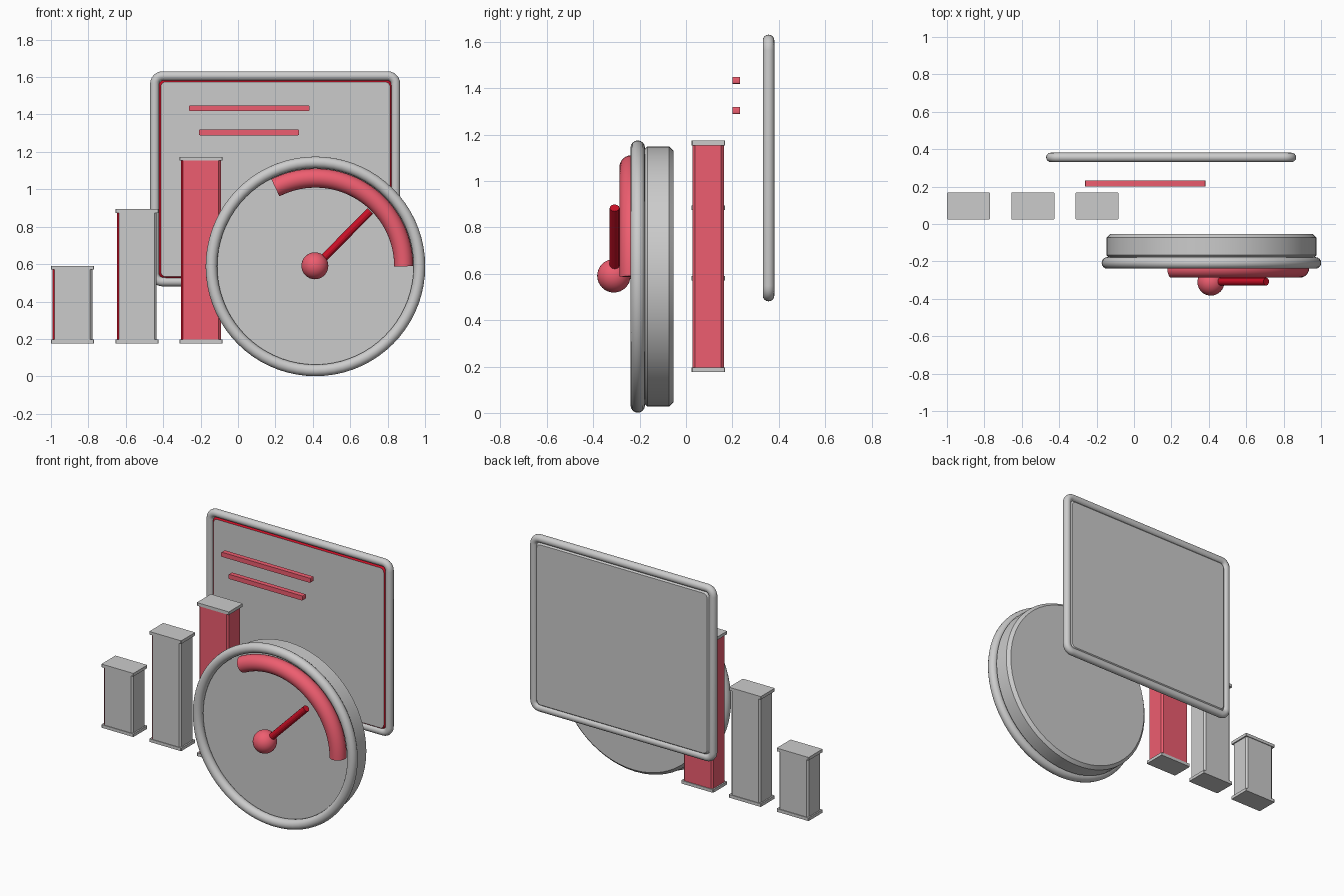
import bpy, bmesh
from math import sin, cos, pi, radians
from mathutils import Vector

if "Cube" in bpy.data.objects:
    bpy.data.objects.remove(bpy.data.objects["Cube"])


def material(name, rgb):
    m = bpy.data.materials.new(name)
    m.diffuse_color = (*rgb, 1)
    m.use_nodes = True
    m.node_tree.nodes["Principled BSDF"].inputs["Base Color"].default_value = m.diffuse_color
    return m


GREY = material("grey", (0.8, 0.8, 0.8))
RED = material("red", (0.85, 0.11, 0.16))
DARK = material("dark_red", (0.6, 0.005, 0.02))


def loft(name, rings, mats=(), closed=False, smooth=True, trim=None):
    """Skin a list of equal rings; trim(face) marks faces for the second material."""
    bm = bmesh.new()
    vs = [[bm.verts.new(p) for p in r] for r in rings]
    n = len(vs[0])
    for i in range(len(vs) if closed else len(vs) - 1):
        a, b = vs[i], vs[(i + 1) % len(vs)]
        for j in range(n):
            k = (j + 1) % n
            bm.faces.new((a[j], a[k], b[k], b[j]))
    if not closed:
        bm.faces.new(vs[0])
        bm.faces.new(vs[-1])
    bmesh.ops.recalc_face_normals(bm, faces=bm.faces)
    bm.normal_update()
    if trim:
        for f in bm.faces:
            if trim(f):
                f.material_index = 1
    me = bpy.data.meshes.new(name)
    bm.to_mesh(me)
    bm.free()
    for m in mats:
        me.materials.append(m)
    ob = bpy.data.objects.new(name, me)
    bpy.context.collection.objects.link(ob)
    if smooth:
        bpy.ops.object.select_all(action='DESELECT')
        ob.select_set(True)
        bpy.context.view_layer.objects.active = ob
        bpy.ops.object.shade_smooth_by_angle(angle=radians(30))
    return ob


def rounded_rect(x0, x1, z0, z1, r, y, steps=6):
    pts = []
    corners = ((x1 - r, z1 - r), (x0 + r, z1 - r), (x0 + r, z0 + r), (x1 - r, z0 + r))
    for q, (cx, cz) in enumerate(corners):
        for s in range(steps + 1):
            a = (q + s / steps) * pi / 2
            pts.append(Vector((cx + r * cos(a), y, cz + r * sin(a))))
    return pts


def arc(cx, cz, r, y, start, end, count):
    return [Vector((cx + r * cos(radians(start + (end - start) * i / count)), y,
                    cz + r * sin(radians(start + (end - start) * i / count))))
            for i in range(count + 1)]


def tube(name, path, radius, sides=16, closed=False, **kw):
    """Sweep a circle along a path lying in an XZ plane."""
    rings, n = [], len(path)
    for i, p in enumerate(path):
        a = path[i - 1] if closed or i else p
        b = path[(i + 1) % n] if closed or i < n - 1 else p
        t = (b - a).normalized()
        side = Vector((t.z, 0, -t.x))
        rings.append([p + radius * (side * cos(2 * pi * k / sides) + Vector((0, sin(2 * pi * k / sides), 0)))
                      for k in range(sides)])
    return loft(name, rings, closed=closed, **kw)


def upright(name, x0, x1, y0, y1, z0, z1, c, **kw):
    """Box with chamfered vertical edges."""
    plan = ((x0 + c, y0), (x1 - c, y0), (x1, y0 + c), (x1, y1 - c),
            (x1 - c, y1), (x0 + c, y1), (x0, y1 - c), (x0, y0 + c))
    return loft(name, [[Vector((x, y, z)) for x, y in plan] for z in (z0, z1)], smooth=False, **kw)


# Back panel with red front chamfer, and its round frame
PX0, PX1, PZ0, PZ1 = -0.426, 0.826, 0.52, 1.587
loft("panel", [rounded_rect(PX0 + i, PX1 - i, PZ0 + i, PZ1 - i, 0.04 - i, y)
               for i, y in ((0.013, 0.338), (0, 0.35), (0, 0.362), (0.013, 0.374))],
     mats=(GREY, DARK), smooth=False,
     trim=lambda f: -0.9 < f.normal.y < -0.3)
tube("panel_frame", rounded_rect(-0.445, 0.842, 0.506, 1.606, 0.042, 0.356), 0.025,
     closed=True, mats=(GREY,))

# Floating red lines in front of the panel
for i, (x0, x1, z) in enumerate(((-0.262, 0.382, 1.434), (-0.209, 0.326, 1.304))):
    loft(f"panel_line_{i + 1}", [rounded_rect(x0, x1, z - 0.015, z + 0.015, 0.006, y, 3)
                                 for y in (0.2, 0.232)], mats=(RED,))

# Bar chart columns: body with a dark red corner strip, cap plates top and bottom
for i, (x, top) in enumerate(((-1.0, 0.59), (-0.656, 0.894), (-0.313, 1.174))):
    upright(f"column_{i + 1}", x + 0.009, x + 0.221, 0.028, 0.163, 0.18, top - 0.005, 0.011,
            mats=(RED if i == 2 else GREY, DARK),
            trim=lambda f: f.normal.x < -0.5 and f.normal.y < -0.5)
    for part, z in (("base", 0.176), ("cap", top - 0.02)):
        upright(f"column_{part}_{i + 1}", x, x + 0.23, 0.024, 0.168, z, z + 0.02, 0.003, mats=(GREY,))

# Gauge: chamfered disc, round rim, thick arc
CX, CZ = 0.414, 0.588
loft("gauge_disc", [arc(CX, CZ, r, y, 0, 360, 64)[:-1]
                    for r, y in ((0.541, -0.187), (0.561, -0.167), (0.561, -0.073), (0.541, -0.053))],
     mats=(GREY,))
tube("gauge_rim", arc(CX, CZ, 0.556, -0.208, 0, 360, 72)[:-1], 0.031, closed=True, mats=(GREY,))
tube("gauge_arc", arc(CX, CZ, 0.472, -0.236, 0, 117, 36), 0.051, sides=24, mats=(RED,))

# Needle and hub
tube("gauge_needle", [Vector((CX, -0.308, CZ)), Vector((0.707, -0.308, 0.884))], 0.021,
     sides=12, mats=(DARK,), smooth=False)
bpy.ops.mesh.primitive_uv_sphere_add(segments=32, ring_count=16, radius=0.072,
                                     location=(CX - 0.003, -0.311, CZ + 0.003))
hub = bpy.context.object
hub.name = "gauge_hub"
hub.data.materials.append(RED)
bpy.ops.object.shade_smooth()
